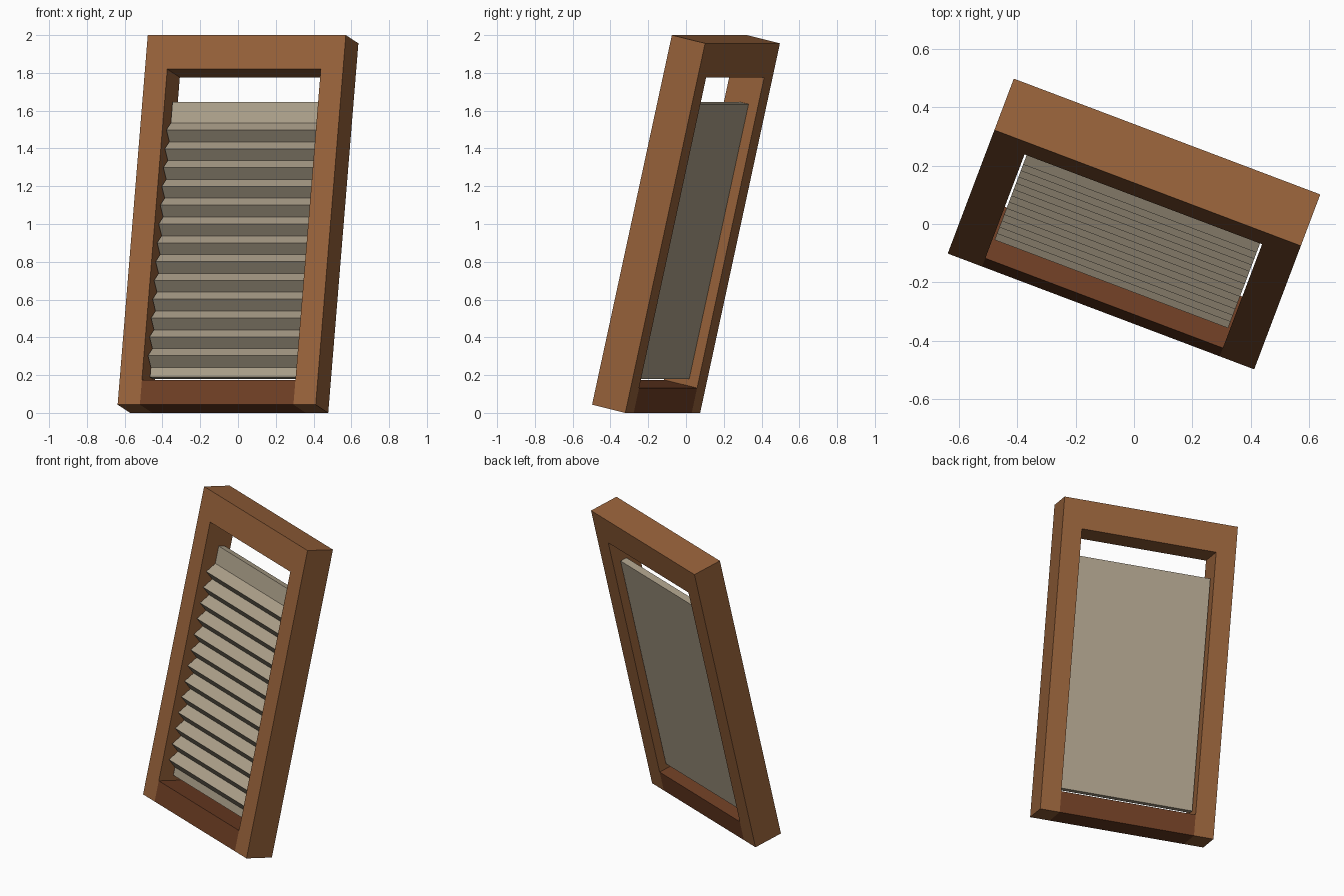
import bpy, bmesh, math
from mathutils import Matrix

cube = bpy.data.objects.get("Cube")
if cube:
    bpy.data.objects.remove(cube, do_unlink=True)

# Overall size, and the lean and turn of the whole board
W, H, D = 1.121, 2.008, 0.193
STILE, TOP, BOTTOM = 0.126, 0.185, 0.135
POSE = (Matrix.Translation((0, 0, 1))
        @ Matrix.Rotation(math.radians(-20.7), 4, 'Z')
        @ Matrix.Rotation(math.radians(-13), 4, 'X'))


def material(name, rgb):
    """Flat material from an sRGB 0-255 colour."""
    lin = [((c / 255 + 0.055) / 1.055) ** 2.4 for c in rgb] + [1]
    m = bpy.data.materials.new(name)
    m.use_nodes = True
    m.diffuse_color = lin
    m.node_tree.nodes["Principled BSDF"].inputs["Base Color"].default_value = lin
    return m


def prism(name, profile, width, x, mat):
    """Extrude a (y, z) profile across the width, centred on x."""
    bm = bmesh.new()
    face = bm.faces.new([bm.verts.new((x - width / 2, y, z)) for y, z in profile])
    side = bmesh.ops.extrude_face_region(bm, geom=[face])["geom"]
    bmesh.ops.translate(bm, vec=(width, 0, 0),
                        verts=[v for v in side if isinstance(v, bmesh.types.BMVert)])
    bmesh.ops.recalc_face_normals(bm, faces=bm.faces)
    mesh = bpy.data.meshes.new(name)
    bm.to_mesh(mesh)
    bm.free()
    mesh.materials.append(mat)
    obj = bpy.data.objects.new(name, mesh)
    bpy.context.collection.objects.link(obj)
    obj.matrix_world = POSE
    return obj


def bar(name, width, x, low, high, mat):
    d = D / 2
    return prism(name, [(-d, low), (d, low), (d, high), (-d, high)], width, x, mat)


wood = material("warm wood", (150, 97, 58))
dark_wood = material("dark wood", (110, 62, 36))
metal = material("dull beige metal", (172, 160, 138))

# Wooden frame
for name, sign in (("left_stile", 1), ("right_stile", -1)):
    bar(name, STILE, sign * (W - STILE) / 2, -H / 2, H / 2, wood)
inner = W - 2 * STILE
bar("top_rail", inner, 0, H / 2 - TOP, H / 2, wood)
bar("bottom_rail", inner, 0, -H / 2, -H / 2 + BOTTOM, dark_wood)

# Ridged panel: flat header, row of triangular ridges, flat foot
BACK, RIDGE, PITCH, COUNT = 0.045, 0.057, 0.1022, 13
START, HEAD, FOOT = 0.549, 0.662, -0.832
profile = [(BACK, FOOT), (BACK, HEAD), (0, HEAD), (0, START)]
for i in range(COUNT):
    z = START - i * PITCH
    profile += [(-RIDGE, z - PITCH / 2), (0, z - PITCH)]
profile.append((0, FOOT))
prism("ridged_panel", profile, inner - 0.015, 0, metal)
